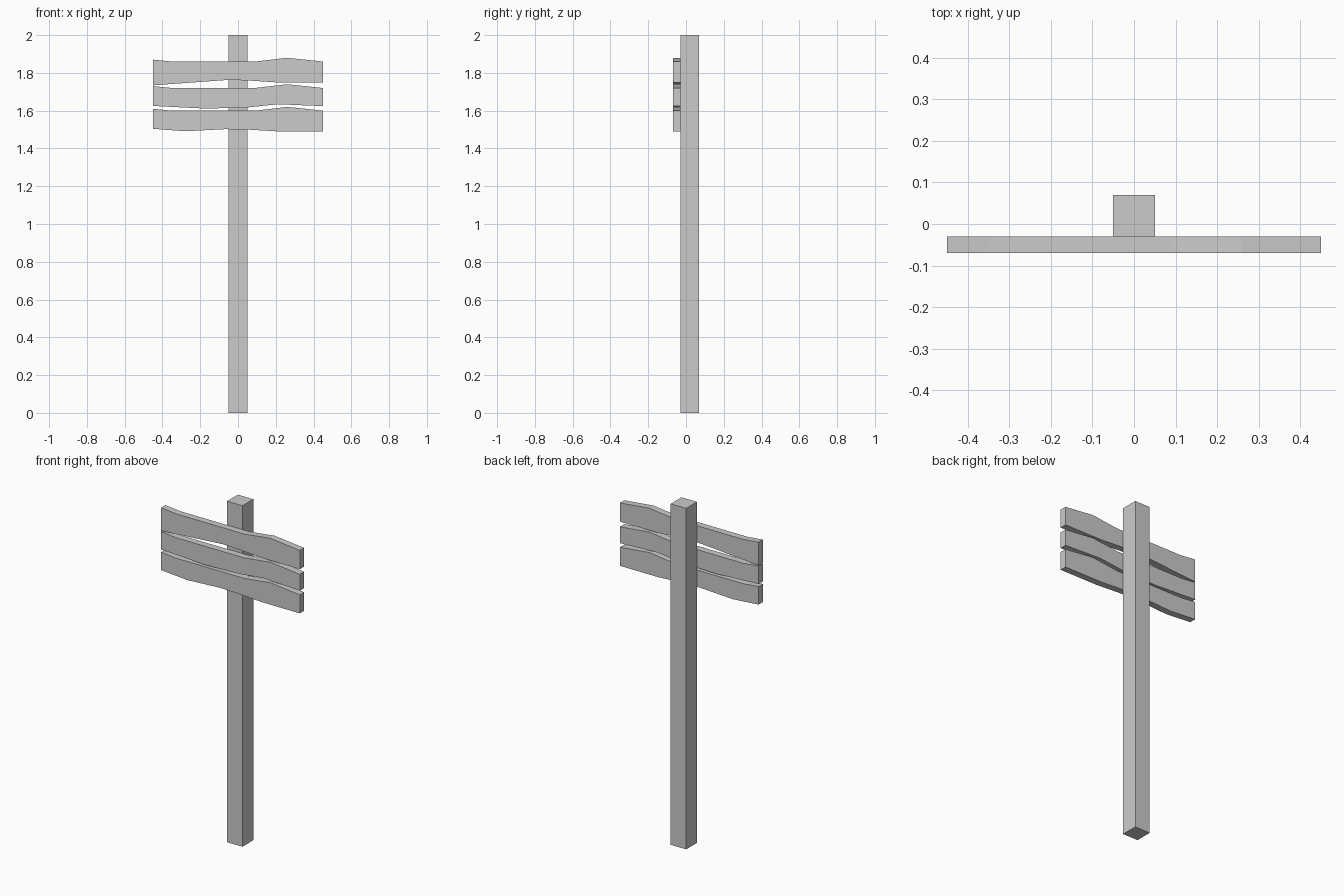
import bpy, bmesh

if "Cube" in bpy.data.objects:
    bpy.data.objects.remove(bpy.data.objects["Cube"])


def extrude_profile(name, points, y0, y1):
    """Closed x-z outline extruded along y."""
    bm = bmesh.new()
    face = bm.faces.new([bm.verts.new((x, y0, z)) for x, z in points])
    res = bmesh.ops.extrude_face_region(bm, geom=[face])
    for g in res["geom"]:
        if isinstance(g, bmesh.types.BMVert):
            g.co.y = y1
    bmesh.ops.recalc_face_normals(bm, faces=bm.faces[:])
    me = bpy.data.meshes.new(name)
    bm.to_mesh(me)
    bm.free()
    ob = bpy.data.objects.new(name, me)
    bpy.context.collection.objects.link(ob)
    return ob


# Square post
extrude_profile("post", [(-0.05, 0), (0.05, 0), (0.05, 2), (-0.05, 2)], -0.03, 0.07)

# Weathered boards: shared wavy top edge, individual bottom edge (left to right)
boards = {
    "top_board": (1.86, [(-0.45, 1.734), (-0.05, 1.763), (0.05, 1.76),
                         (0.2, 1.75), (0.45, 1.75)]),
    "middle_board": (1.72, [(-0.45, 1.625), (-0.17, 1.611), (0.05, 1.617),
                            (0.21, 1.634), (0.45, 1.624)]),
    "bottom_board": (1.60, [(-0.45, 1.504), (-0.28, 1.491), (-0.07, 1.502),
                            (0.05, 1.50), (0.2, 1.491), (0.45, 1.491)]),
}
top_edge = [(0.45, 0), (0.26, 0.02), (0.09, 0), (-0.35, 0), (-0.45, 0.01)]
for name, (z, bottom) in boards.items():
    extrude_profile(name, bottom + [(x, z + dz) for x, dz in top_edge], -0.07, -0.03)
